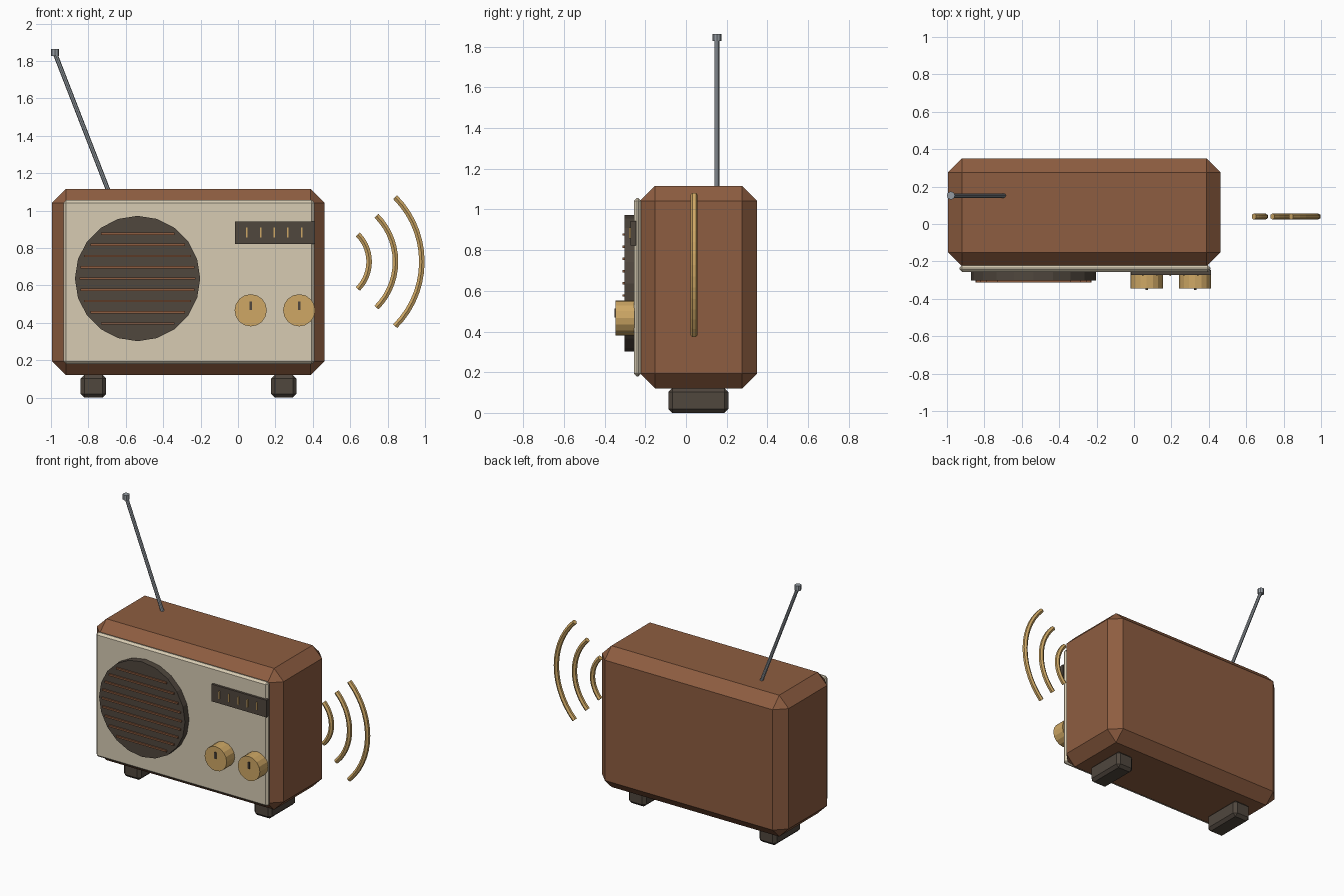
import bpy, bmesh, math
from mathutils import Matrix, Vector

if "Cube" in bpy.data.objects:
    bpy.data.objects.remove(bpy.data.objects["Cube"])


def material(name, r, g, b):
    m = bpy.data.materials.new(name)
    m.diffuse_color = (r, g, b, 1)
    m.use_nodes = True
    m.node_tree.nodes["Principled BSDF"].inputs["Base Color"].default_value = m.diffuse_color
    return m


BROWN = material("brown_wood", 0.27, 0.11, 0.052)
CREAM = material("cream", 0.68, 0.60, 0.45)
DARK = material("dark", 0.08, 0.063, 0.048)
GOLD = material("gold", 0.62, 0.39, 0.13)
METAL = material("metal", 0.30, 0.33, 0.36)


def finish(name, bm, mat):
    bmesh.ops.recalc_face_normals(bm, faces=bm.faces)
    me = bpy.data.meshes.new(name)
    bm.to_mesh(me)
    bm.free()
    me.materials.append(mat)
    ob = bpy.data.objects.new(name, me)
    bpy.context.collection.objects.link(ob)
    return ob


def box(name, x, y, z, mat, bevel=0):
    """Box from (min, max) ranges, with an optional flat chamfer."""
    bm = bmesh.new()
    size = [b - a for a, b in (x, y, z)]
    mid = [(a + b) / 2 for a, b in (x, y, z)]
    bmesh.ops.create_cube(bm, size=1, matrix=Matrix.Translation(mid) @ Matrix.Diagonal((*size, 1)))
    ob = finish(name, bm, mat)
    if bevel:
        mod = ob.modifiers.new("chamfer", "BEVEL")
        mod.width = bevel
        mod.segments = 1
    return ob


def cylinder(name, centre, r, depth, sides, mat, rot=Matrix()):
    bm = bmesh.new()
    bmesh.ops.create_cone(bm, cap_ends=True, segments=sides, radius1=r, radius2=r,
                          depth=depth, matrix=Matrix.Translation(centre) @ rot)
    return finish(name, bm, mat)


def tube(name, path, r, sides, mat):
    """Sweep a round section along a path lying in an xz plane."""
    bm = bmesh.new()
    pts = [Vector(p) for p in path]
    rings = []
    for i, p in enumerate(pts):
        t = (pts[min(i + 1, len(pts) - 1)] - pts[max(i - 1, 0)]).normalized()
        u = Vector((0, 1, 0))
        v = t.cross(u)
        rings.append([bm.verts.new(p + r * (math.cos(a) * u + math.sin(a) * v))
                      for a in (math.tau * k / sides for k in range(sides))])
    for a, b in zip(rings, rings[1:]):
        for k in range(sides):
            n = (k + 1) % sides
            bm.faces.new((a[k], a[n], b[n], b[k]))
    bm.faces.new(rings[0])
    bm.faces.new(rings[-1])
    return finish(name, bm, mat)


FACING = Matrix.Rotation(math.pi / 2, 4, 'X')

# Cabinet and front panel
box("cabinet", (-0.994, 0.462), (-0.226, 0.35), (0.12, 1.116), BROWN, 0.074)
box("front_panel", (-0.933, 0.408), (-0.256, -0.22), (0.18, 1.056), CREAM, 0.014)

# Feet
for i, x in enumerate((-0.773, 0.245)):
    box(f"foot_{i + 1}", (x - 0.068, x + 0.068), (-0.087, 0.209), (0, 0.122), DARK, 0.02)

# Speaker disc and its slats, trimmed to a circle
SX, SZ = -0.537, 0.637
cylinder("speaker", (SX, -0.275, SZ), 0.335, 0.054, 20, DARK, FACING)
for i in range(9):
    dz = (i - 4) * 0.06
    w = math.sqrt(0.31 ** 2 - dz ** 2)
    box(f"speaker_slat_{i + 1}", (SX - w, SX + w), (-0.313, -0.295),
        (SZ + dz - 0.006, SZ + dz + 0.006), BROWN)

# Tuning dial with tick marks
box("dial", (-0.016, 0.412), (-0.272, -0.245), (0.822, 0.943), DARK)
for i in range(5):
    x = 0.048 + i * 0.073
    box(f"dial_tick_{i + 1}", (x - 0.004, x + 0.004), (-0.279, -0.268), (0.857, 0.911), GOLD)

# Knobs with pointers
for i, x in enumerate((0.068, 0.327)):
    cylinder(f"knob_{i + 1}", (x, -0.299, 0.467), 0.086, 0.094, 16, GOLD, FACING)
    box(f"knob_pointer_{i + 1}", (x - 0.007, x + 0.007), (-0.352, -0.34), (0.468, 0.514), DARK)

# Antenna
tube("antenna", [(-0.683, 0.152, 1.08), (-0.979, 0.152, 1.842)], 0.012, 8, METAL)
cylinder("antenna_tip", (-0.979, 0.152, 1.845), 0.022, 0.036, 8, METAL)

# Sound waves
for i, r in enumerate((0.206, 0.347, 0.488)):
    angles = [math.radians(-45 + 90 * k / 14) for k in range(15)]
    tube(f"sound_wave_{i + 1}",
         [(0.495 + r * math.cos(a), 0.04, 0.727 + r * math.sin(a)) for a in angles], 0.017, 6, GOLD)
